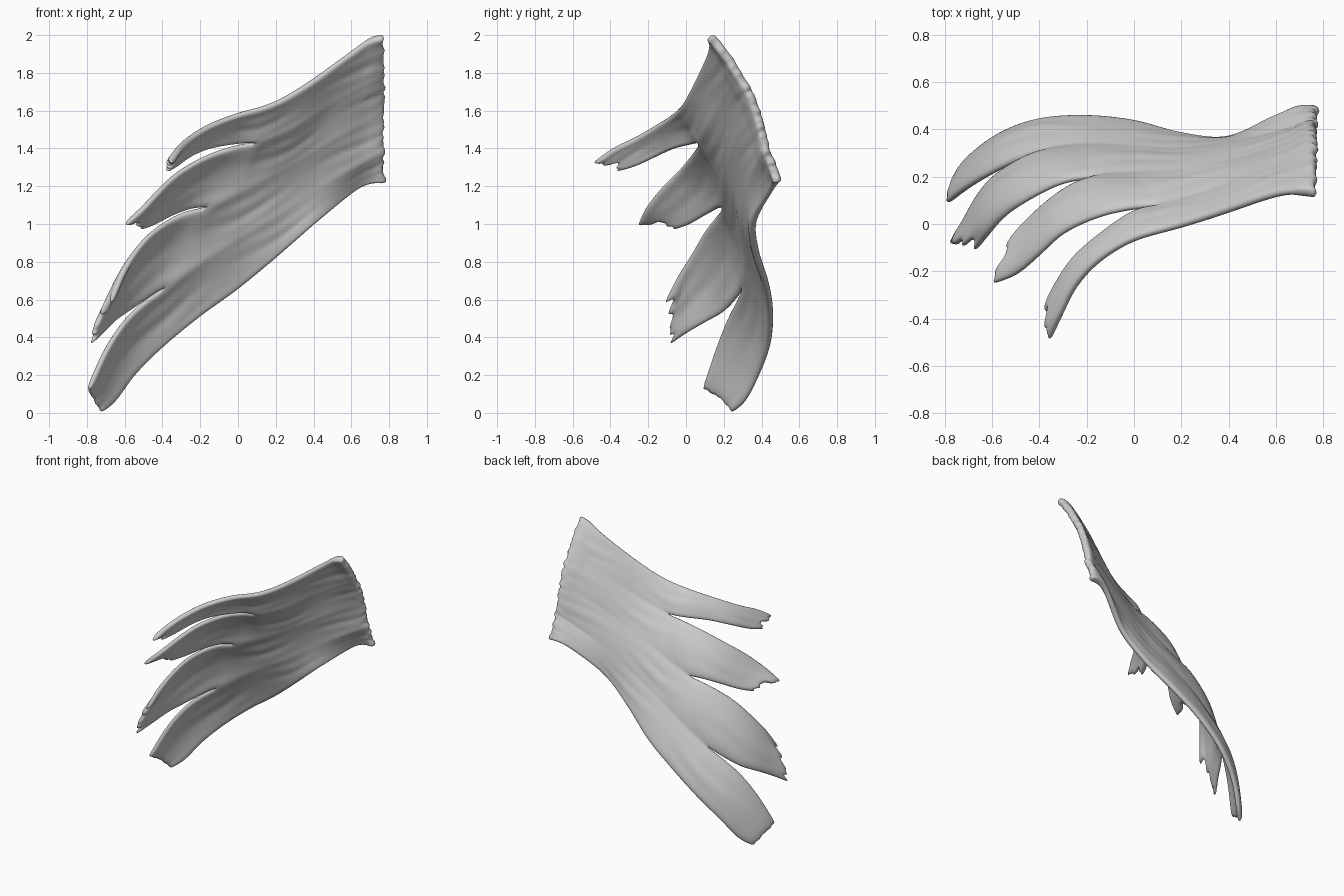
import bpy, bmesh, math, random
from mathutils import Vector

if "Cube" in bpy.data.objects:
    bpy.data.objects.remove(bpy.data.objects["Cube"])

random.seed(4)
N, M = 44, 12  # segments along and across each strip


def resample(points, n):
    """Smooth curve through the points, n segments of equal length."""
    p = [Vector(q) for q in points]
    p = [2 * p[0] - p[1]] + p + [2 * p[-1] - p[-2]]
    dense = []
    for i in range(1, len(p) - 2):
        a, b, c, d = p[i - 1:i + 3]
        for k in range(20):
            t = k / 20
            dense.append(0.5 * (2 * b + (c - a) * t + (2 * a - 5 * b + 4 * c - d) * t * t
                                + (3 * b - a - 3 * c + d) * t ** 3))
    dense.append(p[-2])
    acc = [0]
    for a, b in zip(dense, dense[1:]):
        acc.append(acc[-1] + (b - a).length)
    out, j = [], 0
    for i in range(n + 1):
        s = acc[-1] * i / n
        while j < len(acc) - 2 and acc[j + 1] < s:
            j += 1
        f = (s - acc[j]) / max(acc[j + 1] - acc[j], 1e-9)
        out.append(dense[j].lerp(dense[j + 1], f))
    return out


def forked(seam, branch, k):
    """Shared seam followed by a free finger edge."""
    return resample(seam, k) + resample([seam[-1]] + branch, N - k)[1:]


# outer edges of the sheet
top = resample([(.775, .125, 1.995), (.7, .13, 1.98), (.6, .12, 1.91), (.4, .055, 1.765), (.2, -.01, 1.645),
                (0, -.07, 1.58), (-.15, -.16, 1.52), (-.25, -.27, 1.455), (-.31, -.39, 1.395),
                (-.36, -.495, 1.32)], N)
bottom = resample([(.78, .48, 1.215), (.7, .485, 1.22), (.6, .45, 1.165), (.4, .355, .995), (.2, .375, .82),
                   (0, .43, .655), (-.2, .45, .51), (-.4, .435, .345), (-.55, .38, .195), (-.65, .31, .06),
                   (-.725, .24, 0)], N)

# seams where neighbouring strips are fused
seam12 = [(.775, .28, 1.80), (.5, .20, 1.65), (.3, .12, 1.52), (.1, .07, 1.43)]
seam23 = [(.775, .38, 1.60), (.5, .28, 1.45), (.2, .215, 1.28), (0, .205, 1.17), (-.16, .197, 1.09)]
seam34 = [(.775, .425, 1.40), (.5, .35, 1.24), (.2, .305, 1.05), (0, .315, .93), (-.2, .325, .80), (-.38, .305, .67)]

low1 = forked(seam12, [(0, .045, 1.425), (-.15, -.06, 1.40), (-.25, -.15, 1.36), (-.33, -.27, 1.305),
                       (-.38, -.375, 1.275)], 23)
up2 = forked(seam12, [(0, .065, 1.415), (-.15, .03, 1.365), (-.3, -.04, 1.28), (-.4, -.13, 1.19),
                      (-.5, -.215, 1.08), (-.6, -.255, .99)], 23)
low2 = forked(seam23, [(-.25, .165, 1.08), (-.35, .10, 1.045), (-.45, .01, .995), (-.52, -.065, .97)], 28)
up3 = forked(seam23, [(-.3, .175, 1.055), (-.45, .10, .96), (-.55, .03, .84), (-.62, -.05, .71),
                      (-.68, -.12, .57)], 28)
low3 = forked(seam34, [(-.45, .28, .625), (-.58, .2, .535), (-.65, .12, .49), (-.72, 0, .42),
                       (-.79, -.10, .35)], 32)
up4 = forked(seam34, [(-.5, .265, .585), (-.6, .215, .485), (-.7, .155, .33), (-.795, .085, .12)], 32)

bm = bmesh.new()


def strip(a, b, fork, jag):
    """Bulged, faintly fibrous strip between two edge curves with a torn tip."""
    rows = []
    tear = [0] + [random.random() * jag for _ in range(M - 1)] + [0]
    for i in range(N + 1):
        along = ((a[min(i + 1, N)] - a[max(i - 1, 0)]) + (b[min(i + 1, N)] - b[max(i - 1, 0)])).normalized()
        across = b[i] - a[i]
        out = along.cross(across).normalized()
        if out.y < 0:
            out = -out
        free = min(max((i - fork + 8) / 12, 0), 1)
        row = []
        for j in range(M + 1):
            v = j / M
            bulge = across.length * (.03 + .06 * free) * 4 * v * (1 - v)
            fibre = .012 * across.length * math.sin(5 * math.pi * v + 1.6 * math.sin(i * .3 + fork)) \
                * math.sin(math.pi * v) * (.5 + .5 * math.sin(i * .37 + fork + 3 * v))
            p = a[i].lerp(b[i], v) + out * (bulge + fibre)
            p -= along * tear[j] * max(0, (i - N + 4) / 4)
            row.append(bm.verts.new(p))
        rows.append(row)
    for r, s in zip(rows, rows[1:]):
        for j in range(M):
            bm.faces.new((r[j], r[j + 1], s[j + 1], s[j]))


strip(top, low1, 23, .08)
strip(up2, low2, 25, .05)
strip(up3, low3, 30, .10)
strip(up4, bottom, 32, .02)
bmesh.ops.remove_doubles(bm, verts=bm.verts, dist=.0005)

# rough attachment border on the right
for v in bm.verts:
    if v.co.x > .755 and v.is_boundary:
        v.co += Vector((random.uniform(-.012, .008), random.uniform(-.01, .01), 0))
bmesh.ops.recalc_face_normals(bm, faces=bm.faces)
weights = [(.5 if v.is_boundary else .75) if v.co.x < .68 else 1 for v in bm.verts]

mesh = bpy.data.meshes.new("fan_muscle")
bm.to_mesh(mesh)
bm.free()
obj = bpy.data.objects.new("fan_muscle", mesh)
bpy.context.collection.objects.link(obj)

# thickness: thin free borders, thicker attachment, rounded by subdivision
group = obj.vertex_groups.new(name="thickness")
for i, w in enumerate(weights):
    group.add([i], w, 'REPLACE')
solid = obj.modifiers.new("thickness", 'SOLIDIFY')
solid.thickness = .05
solid.offset = 0
solid.vertex_group = group.name
sub = obj.modifiers.new("smooth", 'SUBSURF')
sub.levels = sub.render_levels = 1
for p in mesh.polygons:
    p.use_smooth = True
